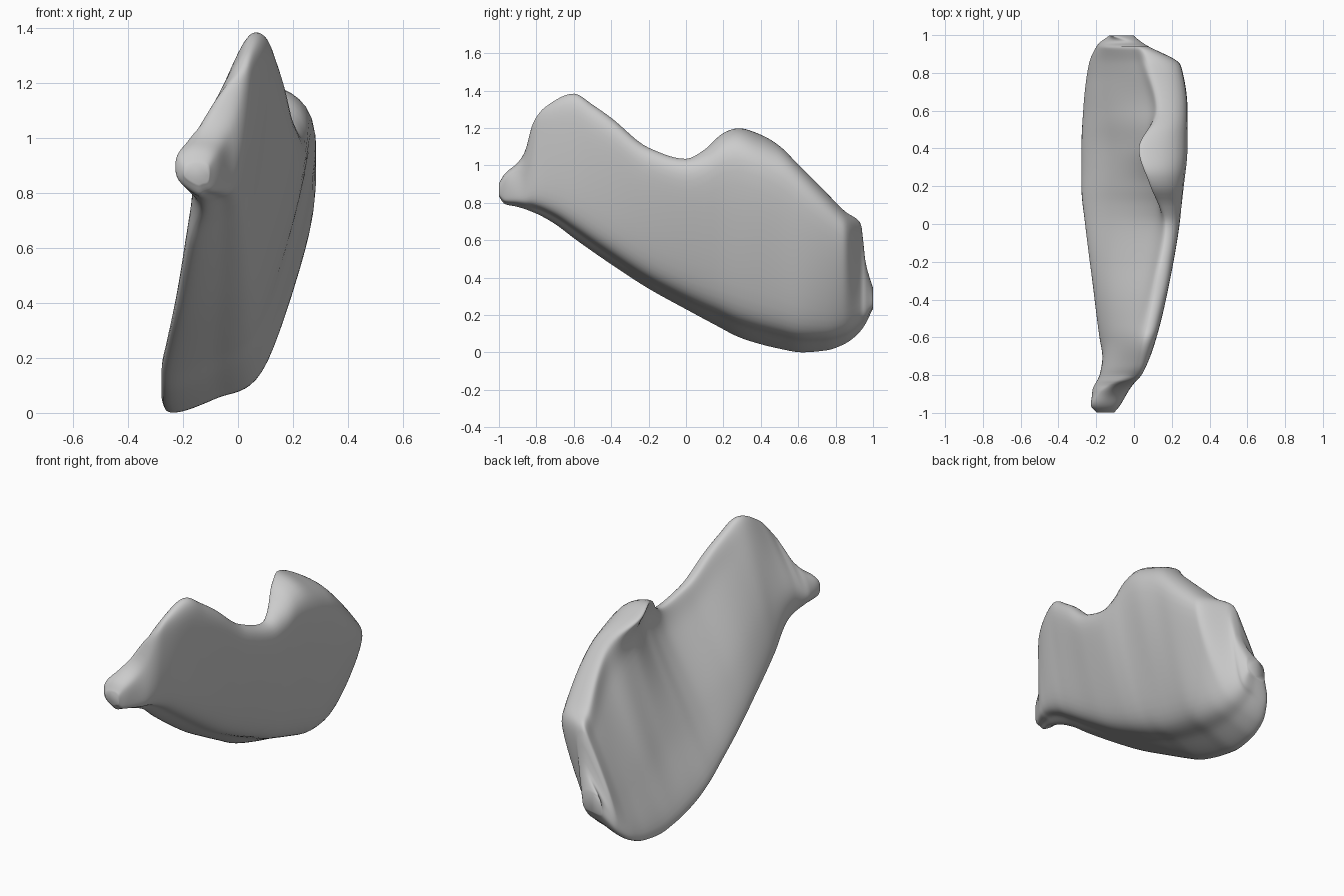
import bpy, bmesh, math

if "Cube" in bpy.data.objects:
    bpy.data.objects.remove(bpy.data.objects["Cube"])

# Side outline: upper and lower edge as (y, z)
TOP = [(-1, .90), (-.97, .95), (-.9, 1.01), (-.86, 1.07), (-.82, 1.22), (-.75, 1.31), (-.6, 1.38),
       (-.5, 1.32), (-.4, 1.25), (-.2, 1.09), (0, 1.03), (.1, 1.08), (.2, 1.17), (.28, 1.195),
       (.4, 1.16), (.5, 1.10), (.6, 1.0), (.75, .85), (.85, .75), (.94, .68), (.955, .5), (1, .34)]
BOTTOM = [(-1, .83), (-.97, .79), (-.9, .775), (-.8, .74), (-.7, .685), (-.6, .61), (-.4, .47), (-.2, .34),
          (0, .23), (.15, .15), (.3, .075), (.5, .02), (.62, 0), (.75, .01), (.85, .045), (.94, .12), (1, .23)]

# Cross-section stations: y, then x of bottom, outer low, outer high, crest, inner high, inner low
STATIONS = [(-1, -.15, -.11, -.11, -.15, -.19, -.19),
            (-.96, -.15, -.08, -.08, -.15, -.22, -.22),
            (-.88, -.14, -.03, -.04, -.11, -.18, -.22),
            (-.8, -.14, .01, .04, .02, -.06, -.18),
            (-.6, -.18, .05, .12, .06, -.02, -.14),
            (-.3, -.22, .07, .19, .12, .05, -.14),
            (0, -.26, .08, .24, .17, .10, -.13),
            (.2, -.28, .09, .265, .09, .12, -.12),
            (.4, -.28, .10, .285, .03, .07, -.12),
            (.6, -.27, .11, .285, .14, .07, -.14),
            (.84, -.24, .07, .25, .09, .01, -.15),
            (.95, -.19, .01, .06, .03, -.03, -.15),
            (1, -.12, -.01, -.01, -.06, -.12, -.13)]
HEIGHTS = [.015, .19, .85, 1, .82, .35]


def curve(keys, y):
    """Monotone smooth interpolation through (y, value) keys."""
    n = len(keys)
    i = max(j for j in range(n - 1) if keys[j][0] <= y + 1e-9)
    slope = lambda j: (keys[j + 1][1] - keys[j][1]) / (keys[j + 1][0] - keys[j][0])

    def tangent(j):
        if j == 0 or j == n - 1:
            return slope(min(j, n - 2))
        a, b = slope(j - 1), slope(j)
        return 0 if a * b <= 0 else 2 * a * b / (a + b)
    h = keys[i + 1][0] - keys[i][0]
    t = (y - keys[i][0]) / h
    return ((2*t**3 - 3*t*t + 1) * keys[i][1] + (t**3 - 2*t*t + t) * h * tangent(i)
            + (3*t*t - 2*t**3) * keys[i + 1][1] + (t**3 - t*t) * h * tangent(i + 1))


def closed_spline(pts, steps):
    """Closed Catmull-Rom loop."""
    out, n = [], len(pts)
    for i in range(n):
        p = [pts[(i + k) % n] for k in (-1, 0, 1, 2)]
        for s in range(steps):
            t = s / steps
            out.append(tuple(.5 * (2*b + (c - a)*t + (2*a - 5*b + 4*c - d)*t*t + (3*b - a - 3*c + d)*t**3)
                             for a, b, c, d in zip(*p)))
    return out


# Loft the plate from the ball end to the broad end
columns = [[(s[0], s[k]) for s in STATIONS] for k in range(1, 7)]
bm = bmesh.new()
rings = []
COUNT = 120
for i in range(COUNT + 1):
    u = i / COUNT
    y = .35 * (2*u - 1) - .65 * math.cos(math.pi * u)
    y = max(-1, min(1, y))
    lo, hi = curve(BOTTOM, y), curve(TOP, y)
    section = [(curve(c, y), lo + f * (hi - lo)) for c, f in zip(columns, HEIGHTS)]
    # broad underside point between the bottom edge and the outer face
    section.insert(1, ((section[0][0] + section[1][0]) / 2, lo + .05 * (hi - lo)))
    rings.append([bm.verts.new((x, y, z)) for x, z in closed_spline(section, 9)])
for a, b in zip(rings, rings[1:]):
    for j in range(len(a)):
        k = (j + 1) % len(a)
        bm.faces.new((a[j], a[k], b[k], b[j]))

# Close both ends
for ring in (rings[0], rings[-1]):
    bm.faces.new(ring)
bmesh.ops.recalc_face_normals(bm, faces=bm.faces)
for f in bm.faces:
    f.smooth = True

# Settle the lowest point on the floor
low = min(v.co.z for v in bm.verts)
bmesh.ops.translate(bm, verts=bm.verts, vec=(0, 0, -low))
mesh = bpy.data.meshes.new("bone_plate")
bm.to_mesh(mesh)
bm.free()
bone = bpy.data.objects.new("bone_plate", mesh)
bpy.context.collection.objects.link(bone)
smooth = bone.modifiers.new("soften", 'SMOOTH')
smooth.factor = .5
smooth.iterations = 3
